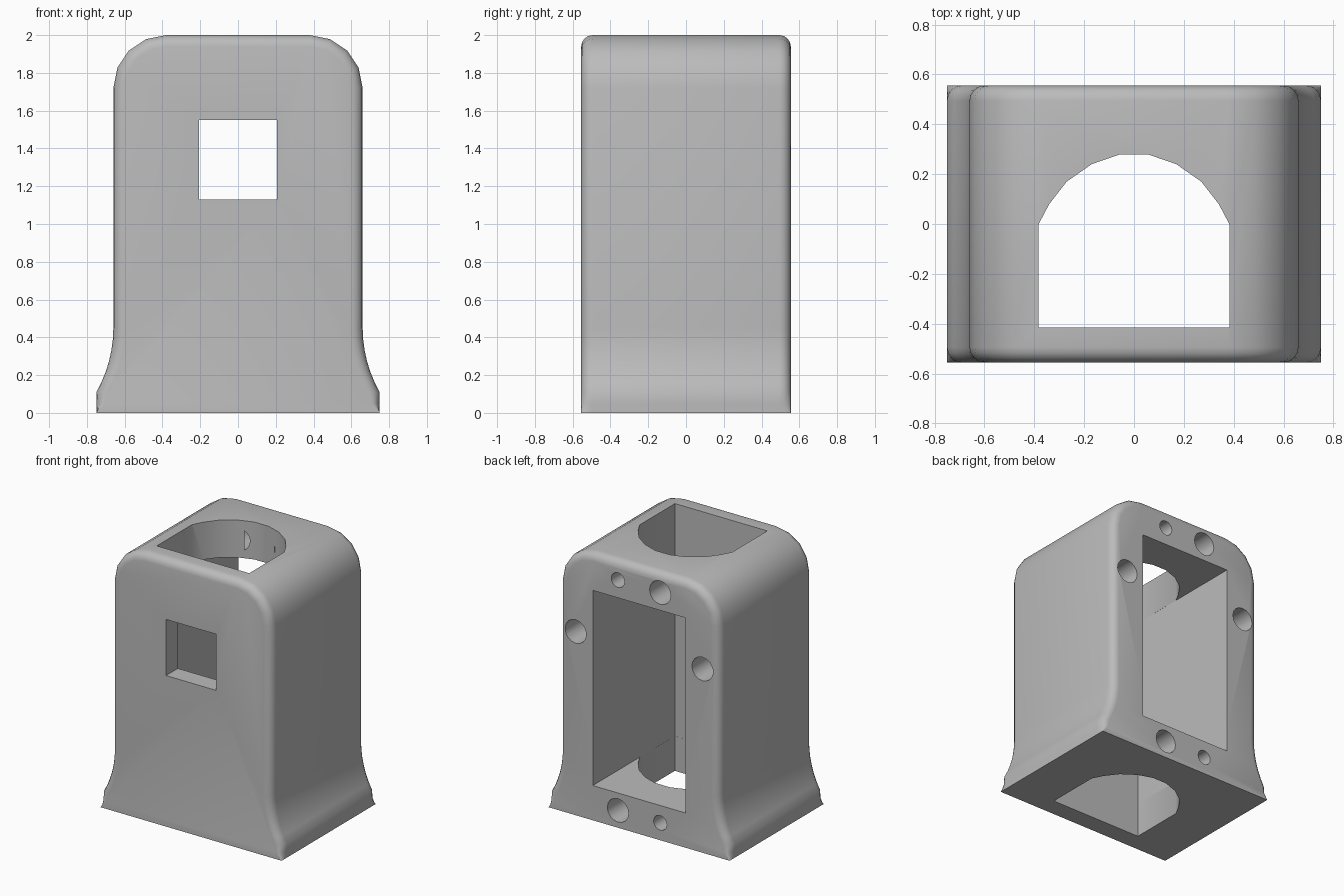
import bpy, bmesh, math
from mathutils import Matrix

old = bpy.data.objects.get("Cube")
if old:
    bpy.data.objects.remove(old, do_unlink=True)

grey = bpy.data.materials.new("plain_grey")
grey.use_nodes = True
color = (0.5, 0.5, 0.5, 1)
grey.diffuse_color = color
grey.node_tree.nodes["Principled BSDF"].inputs["Base Color"].default_value = color

HALF_DEPTH, EDGE = 0.555, 0.06


def make(name, bm):
    bmesh.ops.recalc_face_normals(bm, faces=bm.faces)
    mesh = bpy.data.meshes.new(name)
    bm.to_mesh(mesh)
    bm.free()
    mesh.materials.append(grey)
    ob = bpy.data.objects.new(name, mesh)
    bpy.context.collection.objects.link(ob)
    return ob


def loft(name, rings):
    """Skin a list of equal closed rings and cap both ends."""
    bm = bmesh.new()
    loops = [[bm.verts.new(p) for p in ring] for ring in rings]
    n = len(loops[0])
    for a, b in zip(loops, loops[1:]):
        for i in range(n):
            j = (i + 1) % n
            bm.faces.new((a[i], a[j], b[j], b[i]))
    bm.faces.new(loops[0])
    bm.faces.new(loops[-1])
    return make(name, bm)


def box(name, x, y0, y1, z0, z1):
    outline = [(-x, z0), (x, z0), (x, z1), (-x, z1)]
    return loft(name, [[(px, y, pz) for px, pz in outline] for y in (y0, y1)])


def cut(target, cutter):
    mod = target.modifiers.new("cut", 'BOOLEAN')
    mod.operation, mod.solver, mod.object = 'DIFFERENCE', 'EXACT', cutter
    bpy.context.view_layer.objects.active = target
    bpy.ops.object.modifier_apply(modifier=mod.name)
    bpy.data.objects.remove(cutter, do_unlink=True)


# Right half of the silhouette: (x, z, inset direction x, inset direction z)
half = [(0.75, 0, 0, 0), (0.75, 0.05, -0.7, 0)]
flare = 0.687
for k in range(7):
    a = math.radians(29.7 * (1 - k / 6))
    half.append((0.66 + flare - flare * math.cos(a), 0.45 - flare * math.sin(a), -1, 0))
for k in range(5):
    a = math.radians(22.5 * k)
    c, s = math.cos(a), math.sin(a)
    half.append((0.38 + 0.28 * c, 1.72 + 0.28 * s, -c, -s))
profile = half + [(-x, z, -dx, dz) for x, z, dx, dz in reversed(half)]

# Body with rounded front and back edges that run out at the foot
rings = []
for side in (-1, 1):
    steps = range(5) if side < 0 else range(4, -1, -1)
    for k in steps:
        t = math.radians(22.5 * k)
        inset = EDGE * (1 - math.sin(t))
        y = side * (HALF_DEPTH - EDGE + EDGE * math.cos(t))
        rings.append([(x + dx * inset, y, z + dz * inset) for x, z, dx, dz in profile])
body = loft("housing", rings)

# Deep pocket open to the back
cut(body, box("pocket_cutter", 0.383, -0.415, 0.7, 0.26, 1.72))

# Arched opening through the roof and floor
arch = [(0.3825, -0.4145), (0.3825, 0), (0.34, 0.08), (0.27, 0.17), (0.17, 0.24), (0.06, 0.278)]
arch += [(-x, y) for x, y in reversed(arch)]
cut(body, loft("arch_cutter", [[(x, y, z) for x, y in arch] for z in (-0.1, 2.1)]))

# Square window in the front wall
cut(body, box("window_cutter", 0.207, -0.7, -0.3, 1.13, 1.55))

# Blind round holes in the back rim: (x, z, radius)
BIG, SMALL, DEPTH = 0.088, 0.055, 0.3
for x, z, r in [(0.175, 1.853, SMALL), (-0.175, 1.853, BIG), (0.525, 1.375, BIG),
                (-0.525, 1.375, BIG), (0.175, 0.13, BIG), (-0.175, 0.13, SMALL)]:
    bm = bmesh.new()
    place = Matrix.Translation((x, HALF_DEPTH, z)) @ Matrix.Rotation(math.pi / 2, 4, 'X')
    bmesh.ops.create_cone(bm, cap_ends=True, segments=16, radius1=r, radius2=r,
                          depth=2 * DEPTH, matrix=place)
    cut(body, make("hole_cutter", bm))

# Smooth shading on the rounded surfaces only
bpy.ops.object.select_all(action='DESELECT')
body.select_set(True)
bpy.context.view_layer.objects.active = body
bpy.ops.object.shade_smooth_by_angle(angle=math.radians(30))
